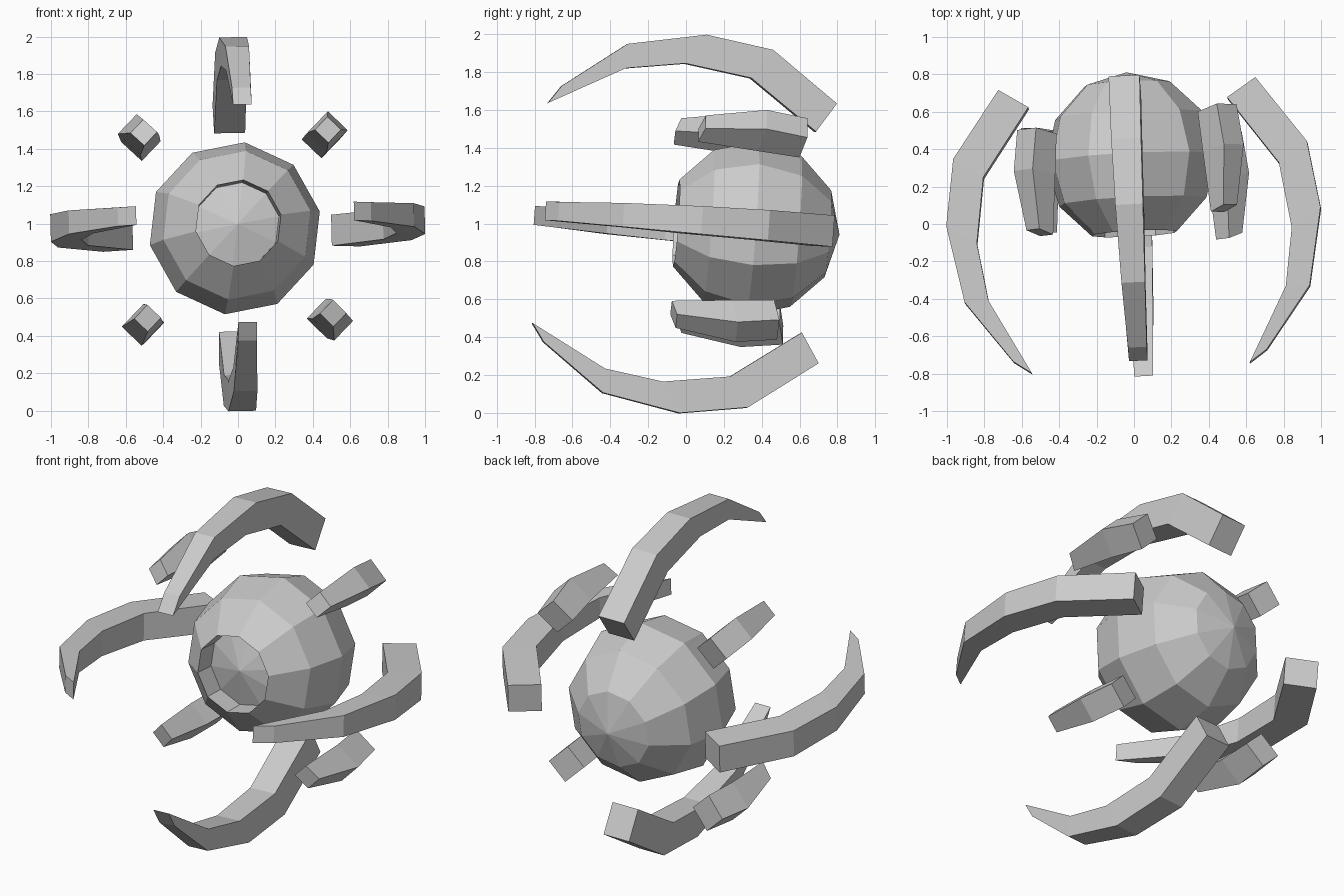
import bpy, bmesh
from math import radians, sin, cos, pi
from mathutils import Matrix

if "Cube" in bpy.data.objects:
    bpy.data.objects.remove(bpy.data.objects["Cube"])

# Whole model is slightly tilted about its centre at z = 1
TILT = (Matrix.Translation((0, 0, 1)) @ Matrix.Rotation(radians(2.8), 4, 'Z')
        @ Matrix.Rotation(radians(-4.1), 4, 'X') @ Matrix.Rotation(radians(-1.2), 4, 'Y'))


def finish(name, bm, matrix):
    bmesh.ops.recalc_face_normals(bm, faces=bm.faces[:])
    bm.transform(matrix)
    mesh = bpy.data.meshes.new(name)
    bm.to_mesh(mesh)
    bm.free()
    obj = bpy.data.objects.new(name, mesh)
    bpy.context.collection.objects.link(obj)
    return obj


def loft(name, outer, inner, widths, angle, shift=0.0):
    """Rectangular bar through (y, radius) outer and inner points, swung round the y axis."""
    bm = bmesh.new()
    rings = []
    for (yo, ro), (yi, ri), w in zip(outer, inner, widths):
        rings.append([bm.verts.new(p) for p in
                      ((-w, yo, ro), (w, yo, ro), (w, yi, ri), (-w, yi, ri))])
    for a, b in zip(rings, rings[1:]):
        for i in range(4):
            j = (i + 1) % 4
            bm.faces.new((a[i], a[j], b[j], b[i]))
    bm.faces.new(rings[0])
    bm.faces.new(rings[-1])
    finish(name, bm, TILT @ Matrix.Rotation(radians(angle), 4, 'Y')
           @ Matrix.Translation((0, shift, 0)))


# Ball body: ten-sided sphere along y, front cap pushed in as a lens
N, R, CY, DEPTH = 10, 0.464, 0.35, 0.13
profile = [(CY - R * cos(radians(30)) + DEPTH, R * sin(radians(30)) * 0.98)]
profile += [(CY - R * cos(radians(a)), R * sin(radians(a))) for a in (30, 60, 90, 120, 150)]
bm = bmesh.new()
rings = []
for y, r in profile:
    rings.append([bm.verts.new((r * sin(t), y, r * cos(t)))
                  for t in (radians(8) + 2 * pi * k / N for k in range(N))])
lens_tip = bm.verts.new((0, CY - R + DEPTH, 0))
back_tip = bm.verts.new((0, CY + R, 0))
for k in range(N):
    j = (k + 1) % N
    for a, b in zip(rings, rings[1:]):
        bm.faces.new((a[k], a[j], b[j], b[k]))
    bm.faces.new((lens_tip, rings[0][j], rings[0][k]))
    bm.faces.new((back_tip, rings[-1][k], rings[-1][j]))
finish("ball_body", bm, TILT)

# Four long curved claws
claw_outer = [(.748, .688), (.392, .947), (.035, 1.002), (-.378, .924), (-.709, .678)]
claw_inner = [(.648, .532), (.286, .791), (-.066, .843), (-.376, .796), (-.775, .583)]
for label, angle in (("top", 0), ("right", 90), ("bottom", 180), ("left", 270)):
    loft(label + "_claw", claw_outer, claw_inner, (.083, .080, .074, .063, .05), angle)

# Four short diagonal fins
fin_outer = [(-.04, .75), (.28, .80), (.50, .76)]
fin_inner = [(-.07, .65), (.25, .635), (.47, .61)]
for label, angle, shift in (("top_right", 45, .08), ("bottom_right", 135, 0),
                            ("bottom_left", 225, .08), ("top_left", 315, 0)):
    loft(label + "_fin", fin_outer, fin_inner, (.05, .073, .073), angle, shift)
